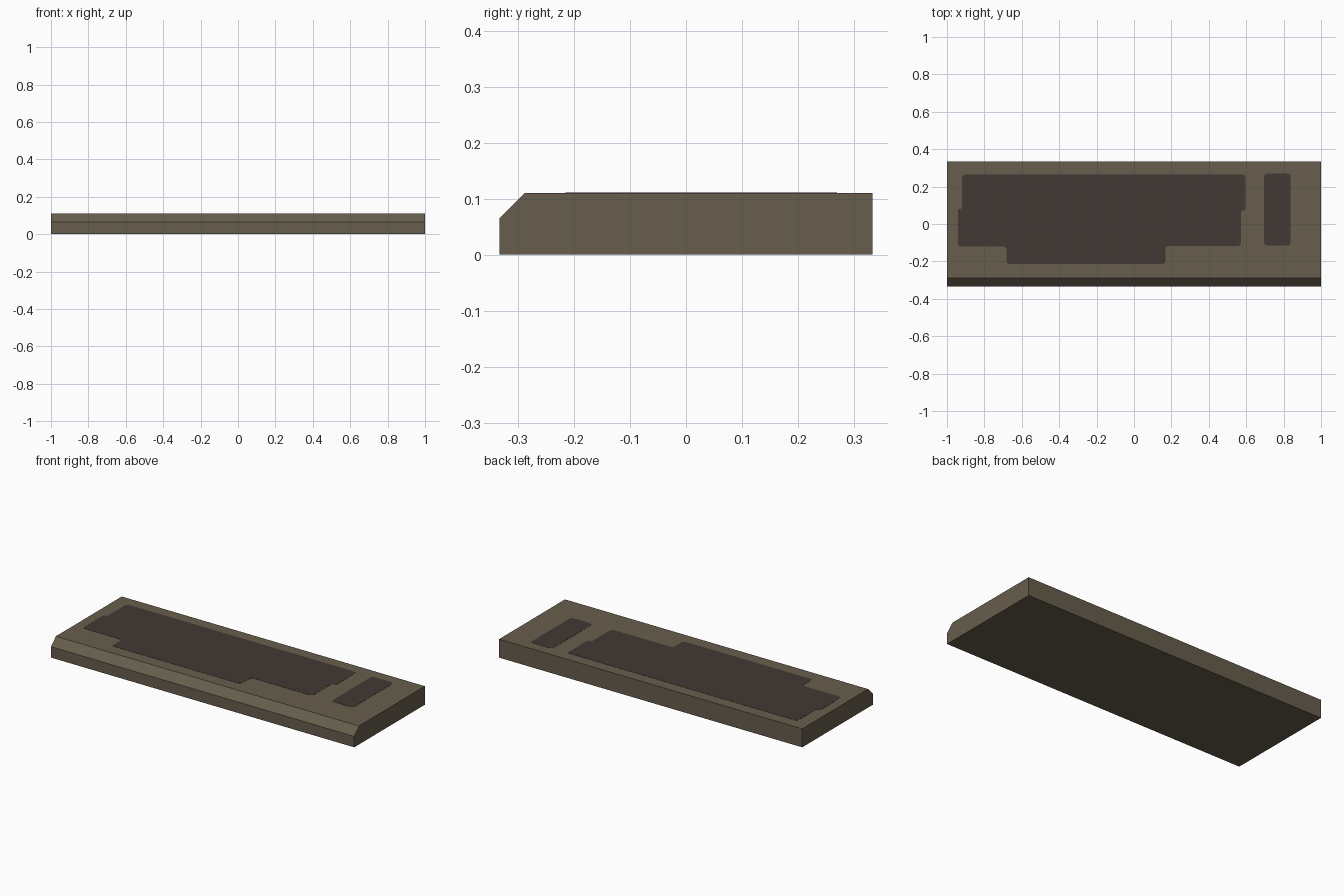
import bpy, math
from mathutils import Vector

if "Cube" in bpy.data.objects:
    bpy.data.objects.remove(bpy.data.objects["Cube"])


def material(name, col):
    m = bpy.data.materials.new(name)
    m.diffuse_color = (*col, 1)
    m.use_nodes = True
    m.node_tree.nodes["Principled BSDF"].inputs["Base Color"].default_value = m.diffuse_color
    return m


casing = material("olive brown casing", (0.135, 0.110, 0.073))
dark = material("dark key area", (0.053, 0.040, 0.033))


def prism(name, loop_a, loop_b, mat):
    # Solid between two matching outlines
    n = len(loop_a)
    faces = [list(range(n))[::-1], list(range(n, 2 * n))]
    faces += [[i, (i + 1) % n, n + (i + 1) % n, n + i] for i in range(n)]
    me = bpy.data.meshes.new(name)
    me.from_pydata(loop_a + loop_b, [], faces)
    me.materials.append(mat)
    ob = bpy.data.objects.new(name, me)
    bpy.context.collection.objects.link(ob)
    return ob


def rounded(pts, r=0.022, steps=4):
    # Soften each corner, limited by its shorter edge
    out = []
    for i, p in enumerate(pts):
        p = Vector(p)
        a, b = Vector(pts[i - 1]) - p, Vector(pts[(i + 1) % len(pts)]) - p
        d = min(r, a.length * 0.45, b.length * 0.45)
        a, b = p + a.normalized() * d, p + b.normalized() * d
        for k in range(steps + 1):
            t = k / steps
            out.append(a * (1 - t) ** 2 + p * 2 * t * (1 - t) + b * t ** 2)
    return out


def plate(name, pts):
    o = rounded(pts)
    prism(name, [(p.x, p.y, 0.108) for p in o], [(p.x, p.y, 0.111) for p in o], dark)


# Slab with a chamfered front edge
profile = [(-0.333, 0), (0.333, 0), (0.333, 0.11), (-0.288, 0.11), (-0.333, 0.065)]
prism("keyboard_body", [(-1, y, z) for y, z in profile],
      [(1, y, z) for y, z in profile], casing)

# Large stepped key area, counter-clockwise
plate("main_key_area", [
    (-0.92, 0.265), (-0.92, 0.08), (-0.942, 0.08), (-0.942, -0.12),
    (-0.682, -0.12), (-0.682, -0.215), (0.168, -0.215), (0.168, -0.117),
    (0.572, -0.117), (0.572, 0.072), (0.597, 0.072), (0.597, 0.266)])

# Side column of keys
plate("side_key_area", [(0.695, -0.115), (0.838, -0.115), (0.838, 0.27), (0.695, 0.27)])
